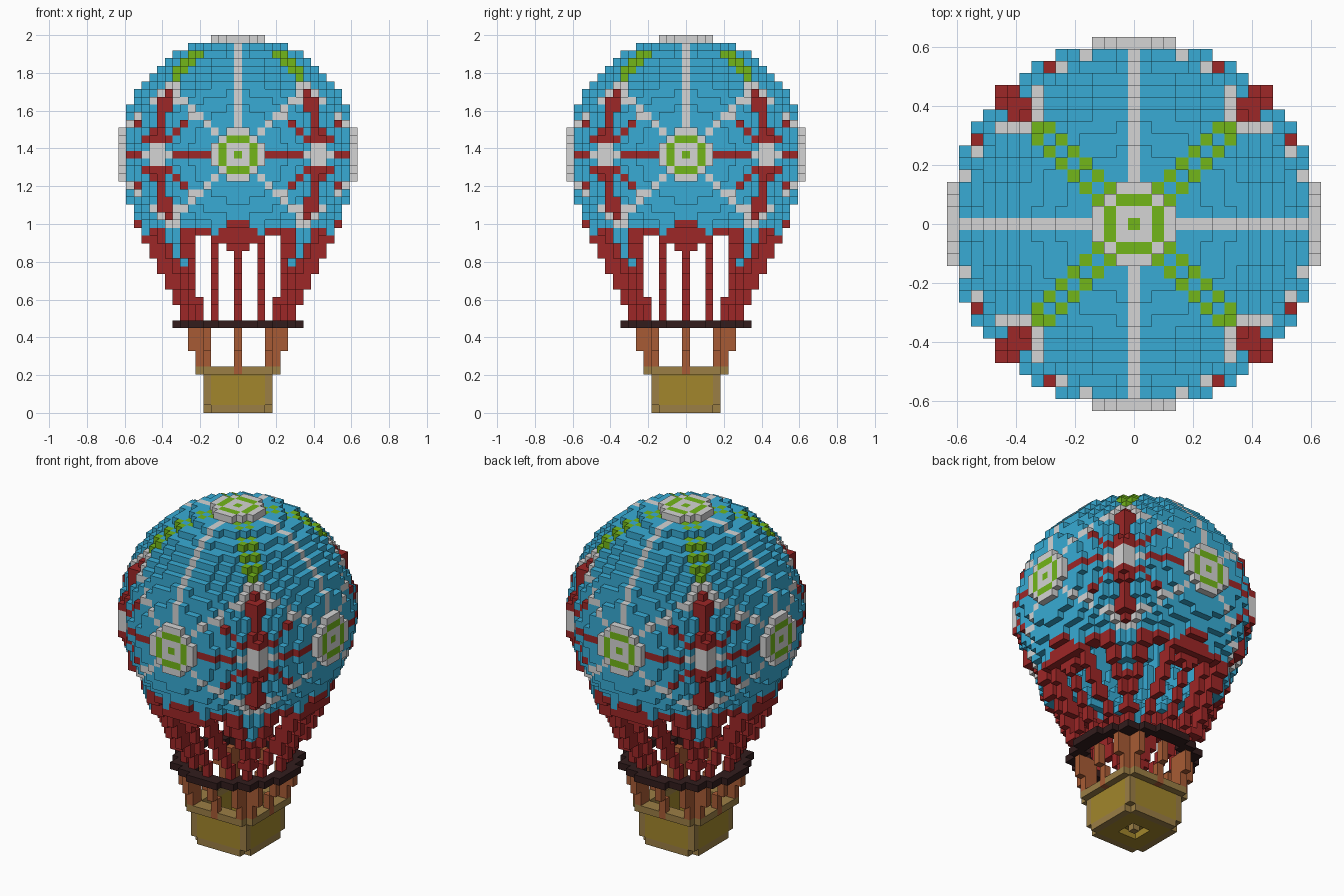
import bpy, bmesh
from mathutils import Vector, Matrix

cube = bpy.data.objects.get("Cube")
if cube:
    bpy.data.objects.remove(cube)

V = 2 / 49        # block size
MID = 33          # layer of the envelope centre
R2 = 235          # squared envelope radius in blocks

COLOURS = {
    "sky_blue": (0.04, 0.41, 0.66),
    "dark_red": (0.34, 0.02, 0.02),
    "light_grey": (0.66, 0.66, 0.66),
    "lime_green": (0.17, 0.47, 0.01),
    "black_brown": (0.032, 0.012, 0.012),
    "rope_brown": (0.39, 0.105, 0.035),
    "tan": (0.33, 0.21, 0.06),
    "wicker_olive": (0.36, 0.24, 0.025),
}
MATS = {}
for name, rgb in COLOURS.items():
    m = bpy.data.materials.new(name)
    m.use_nodes = True
    m.diffuse_color = (*rgb, 1)
    m.node_tree.nodes["Principled BSDF"].inputs["Base Color"].default_value = (*rgb, 1)
    MATS[name] = m

AXES = [Vector(a) * s for a in Matrix.Identity(3) for s in (1, -1)]


def finish(name, bm, names):
    me = bpy.data.meshes.new(name)
    bm.to_mesh(me)
    bm.free()
    for n in names:
        me.materials.append(MATS[n])
    bpy.context.collection.objects.link(bpy.data.objects.new(name, me))


def build_blocks(name, blocks):
    """Make one mesh from {cell: colour}, keeping only the exposed faces."""
    names = sorted(set(blocks.values()))
    bm = bmesh.new()
    verts = {}

    def vert(p):
        key = tuple(round(c * 2) for c in p)
        if key not in verts:
            verts[key] = bm.verts.new((p.x * V, p.y * V, (p.z + 0.5) * V))
        return verts[key]

    for cell, colour in blocks.items():
        c = Vector(cell)
        for n in AXES:
            if tuple(int(q) for q in c + n) in blocks:
                continue
            u = Vector((n.y, n.z, n.x))
            w = n.cross(u)
            corners = [(-1, -1), (1, -1), (1, 1), (-1, 1)]
            f = bm.faces.new([vert(c + (n + u * a + w * b) / 2) for a, b in corners])
            f.material_index = names.index(colour)
    finish(name, bm, names)


def grid(r, layers):
    for k in layers:
        for x in range(-r, r + 1):
            for y in range(-r, r + 1):
                yield x, y, k


# Envelope pattern, symmetric about every axis
def envelope_colour(x, y, d):
    ax, ay, az = abs(x), abs(y), abs(d)
    lo, mid, hi = sorted((ax, ay, az))
    side, gap = min(ax, ay), abs(ax - ay)
    if hi == 15:                                   # badge on each pole
        return "lime_green" if mid == 2 and lo < 2 or mid == 0 else "light_grey"
    if d > 3 and side == 0:                        # upper meridians
        return "light_grey"
    if (az == 0 and side >= 9) or (az == 1 and side >= 10):
        return "light_grey"                        # star centre
    if az == 0:                                    # equator band
        return "dark_red"
    if d >= 10 and (gap == 1 or (gap == 0 and side == 8)):
        return "lime_green"                        # checkered crown diagonals
    if az == side or (side == 6 and az == 5):      # border of each star
        return "light_grey"
    if side == 8 and 7 <= az <= 9 and gap:         # star tips
        return "light_grey"
    if gap <= 1 and az < 9:                        # star spine
        return "dark_red"
    if side + az == 11 and 2 <= az <= 4:           # star diagonals
        return "dark_red"
    return "sky_blue"


envelope = {}
for x, y, k in grid(15, range(24, 49)):
    d = k - MID
    dist = x * x + y * y + d * d
    ridge = abs(x) == abs(y) and abs(d) < 8
    if 182 <= dist <= (250 if ridge else R2):
        outer = dist + 2 * max(abs(x), abs(y), abs(d)) + 1 > R2
        envelope[x, y, k] = envelope_colour(x, y, d) if outer else "sky_blue"
build_blocks("envelope", envelope)

# Tapered skirt with an open window and three ropes on each side
skirt = {}
for x, y, k in grid(13, range(12, 25)):
    r = 7 + (k - 12) // 2
    dist = x * x + y * y
    if not (r - 1.4) ** 2 <= dist <= (r + 0.5) ** 2:
        continue
    side, gap = min(abs(x), abs(y)), abs(abs(x) - abs(y))
    panel = side >= (5 if k < 15 else 6)
    blob = side <= (2 if k in (22, 23) else 1) and k >= 21
    if k == 24 and not blob:
        continue
    header = k == 23 or (k == 22 and side <= 3)
    rope = side in (0, 3) and dist >= (r - 0.6) ** 2
    if panel or blob or header or rope:
        tooth = panel and k >= 19 and gap <= (k - 18) // 2
        hem = k == 23 and side == 3
        skirt[x, y, k] = "sky_blue" if tooth or hem else "dark_red"
build_blocks("skirt", skirt)

# Hoop between skirt and basket ropes
hoop = {(x, y, k): "black_brown" for x, y, k in grid(8, [11])
        if 6.4 ** 2 <= x * x + y * y <= 8.5 ** 2}
build_blocks("hoop", hoop)

# Ropes leaning outwards from the basket rim
ropes = {}
for s in (-1, 1):
    for k in range(6, 11):
        out = 5 if k < 8 else 6
        ropes[s * out, 0, k] = ropes[0, s * out, k] = "rope_brown"
        for t in (-1, 1):
            ropes[s * 4, t * 4, k] = "rope_brown"
            if k >= 6:
                ropes[s * 5, t * 4, k] = ropes[s * 4, t * 5, k] = "rope_brown"
            if k >= 8:
                ropes[s * 6, t * 4, k] = ropes[s * 4, t * 6, k] = "rope_brown"
build_blocks("basket_ropes", ropes)

# Open basket with framed edges, rim and recessed floor centre
basket = {}
for x, y, k in grid(5, range(6)):
    ax, ay = abs(x), abs(y)
    wall = max(ax, ay)
    if k == 5:
        if wall >= 4 and not ax == ay == 5:
            basket[x, y, k] = "rope_brown" if wall == 5 and min(ax, ay) == 0 else "tan"
    elif wall <= 4 and (wall == 4 or k < 2):
        corner = ax == ay == 4
        recess = k == 0 and wall == 1
        if (k == 0 and corner) or recess:
            continue
        edge = corner or (k == 0 and wall in (0, 4))
        basket[x, y, k] = "tan" if edge else "wicker_olive"
build_blocks("basket", basket)
